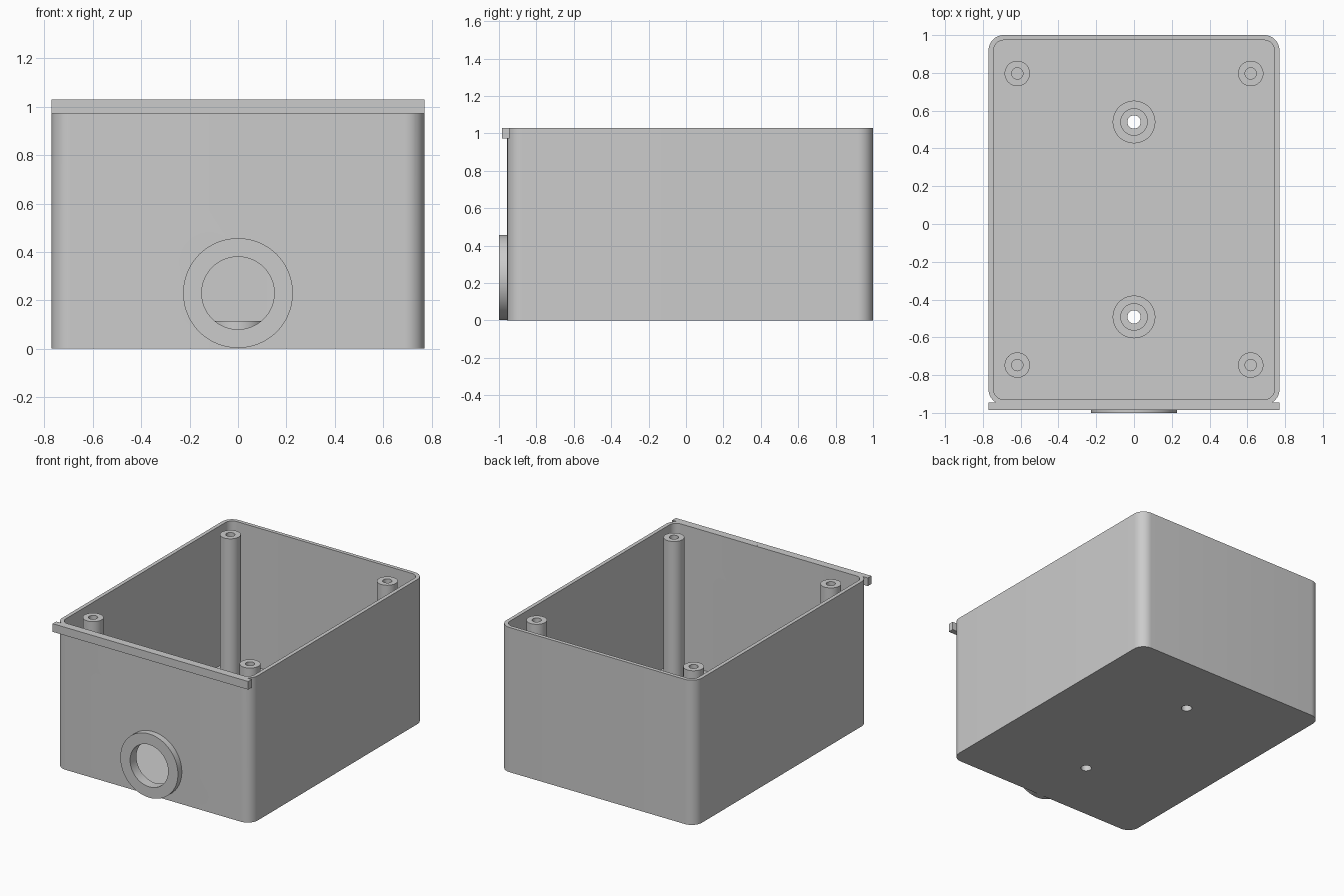
import bpy, bmesh, math
from mathutils import Matrix, Vector

cube = bpy.data.objects.get("Cube")
if cube:
    bpy.data.objects.remove(cube, do_unlink=True)

grey = bpy.data.materials.new("light grey plastic")
grey.use_nodes = True
colour = (0.6, 0.6, 0.6, 1)
grey.diffuse_color = colour
grey.node_tree.nodes["Principled BSDF"].inputs["Base Color"].default_value = colour

HALF_X, FRONT, BACK, TOP = 0.77, -0.956, 1.0, 1.03
WALL, FLOOR, CORNER = 0.027, 0.035, 0.08
PORT_Z, PORT_R = 0.23, 0.15
BORE_R = 0.035


def make(name, bm):
    bmesh.ops.recalc_face_normals(bm, faces=bm.faces)
    mesh = bpy.data.meshes.new(name)
    bm.to_mesh(mesh)
    bm.free()
    mesh.materials.append(grey)
    obj = bpy.data.objects.new(name, mesh)
    bpy.context.collection.objects.link(obj)
    return obj


def select(obj):
    bpy.ops.object.select_all(action='DESELECT')
    obj.select_set(True)
    bpy.context.view_layer.objects.active = obj


def smooth(obj):
    select(obj)
    bpy.ops.object.shade_smooth_by_angle(angle=math.radians(30))


def rounded_block(name, inset, z0, z1):
    """Upright block with rounded vertical corners."""
    bm = bmesh.new()
    r = CORNER - inset
    x, y0, y1 = HALF_X - CORNER, FRONT + CORNER, BACK - CORNER
    verts = []
    for k, (cx, cy) in enumerate([(x, y1), (-x, y1), (-x, y0), (x, y0)]):
        for i in range(13):
            a = (k + i / 12) * math.pi / 2
            verts.append(bm.verts.new((cx + r * math.cos(a), cy + r * math.sin(a), z0)))
    base = bm.faces.new(verts)
    side = bmesh.ops.extrude_face_region(bm, geom=[base])["geom"]
    bmesh.ops.translate(bm, vec=(0, 0, z1 - z0),
                        verts=[v for v in side if isinstance(v, bmesh.types.BMVert)])
    return make(name, bm)


def box(name, x, y0, y1, z0, z1):
    bm = bmesh.new()
    bmesh.ops.create_cube(bm, size=1)
    bmesh.ops.scale(bm, vec=(2 * x, y1 - y0, z1 - z0), verts=bm.verts)
    bmesh.ops.translate(bm, vec=(0, (y0 + y1) / 2, (z0 + z1) / 2), verts=bm.verts)
    return make(name, bm)


def lathe(name, profile, location, forward=False, steps=48):
    """Spin (radius, height) points about z, or about the front axis."""
    bm = bmesh.new()
    verts = [bm.verts.new((r, 0, h)) for r, h in profile]
    edges = [bm.edges.new(pair) for pair in zip(verts, verts[1:])]
    bmesh.ops.spin(bm, geom=verts + edges, cent=(0, 0, 0), axis=(0, 0, 1),
                   angle=math.tau, steps=steps, use_duplicate=False)
    bmesh.ops.remove_doubles(bm, verts=bm.verts, dist=0.0001)
    if forward:
        bmesh.ops.rotate(bm, verts=bm.verts, matrix=Matrix.Rotation(math.pi / 2, 3, 'X'))
    bmesh.ops.translate(bm, vec=Vector(location), verts=bm.verts)
    return make(name, bm)


def combine(obj, tool, operation):
    mod = obj.modifiers.new("shape", 'BOOLEAN')
    mod.operation, mod.object, mod.solver = operation, tool, 'EXACT'
    select(obj)
    bpy.ops.object.modifier_apply(modifier=mod.name)
    bpy.data.objects.remove(tool, do_unlink=True)


def plug(radius, low, high):
    return [(0, low), (radius, low), (radius, high), (0, high)]


# Open case with front lip
case = rounded_block("case", 0, 0, TOP)
combine(case, box("front_lip", HALF_X, -0.985, -0.945, 0.972, TOP), 'UNION')
combine(case, rounded_block("cavity", WALL, FLOOR, TOP + 0.1), 'DIFFERENCE')

# Cable port: hole through the wall and a raised collar
combine(case, lathe("port_cutter", plug(PORT_R, -0.08, 0.08), (0, FRONT, PORT_Z), True, 64),
        'DIFFERENCE')
collar = [(0.227, 0), (0.227, 1 + FRONT), (PORT_R, 1 + FRONT), (PORT_R, 0)]
smooth(lathe("port_collar", collar, (0, FRONT, PORT_Z), True, 64))

# Counterbored mounting bosses on the floor
boss = [(0.113, FLOOR), (0.113, 0.115), (0.07, 0.115), (0.07, 0.07),
        (BORE_R, 0.07), (BORE_R, FLOOR)]
for label, y in (("front", -0.492), ("back", 0.54)):
    combine(case, lathe("bore_cutter", plug(BORE_R, -0.05, 0.1), (0, y, 0)), 'DIFFERENCE')
    smooth(lathe(label + "_mounting_boss", boss, (0, y, 0)))
smooth(case)

# Hollow lid screw posts in the corners
post = [(0.067, FLOOR), (0.067, TOP - 0.005), (0.03, TOP - 0.005), (0.03, FLOOR + 0.01),
        (0, FLOOR + 0.01)]
for side, x in (("left", 0.618), ("right", -0.618)):
    for label, y in (("front", -0.747), ("back", 0.797)):
        smooth(lathe(f"{label}_{side}_screw_post", post, (x, y, 0)))
